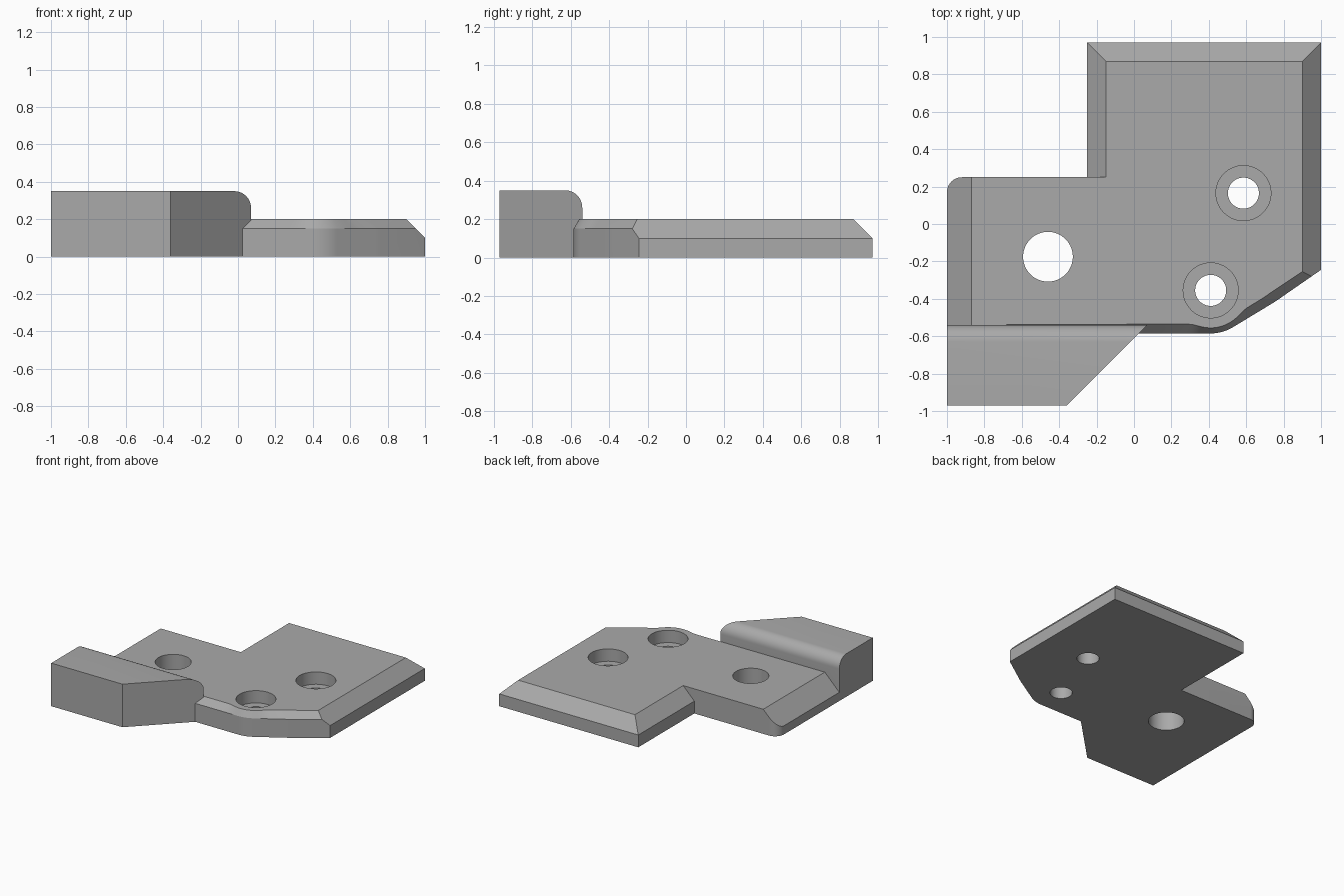
import bpy, bmesh, math
from mathutils import Vector

if "Cube" in bpy.data.objects:
    bpy.data.objects.remove(bpy.data.objects["Cube"])

grey = bpy.data.materials.new("plain grey")
grey.use_nodes = True
colour = (0.4, 0.4, 0.4, 1)
grey.diffuse_color = colour
grey.node_tree.nodes["Principled BSDF"].inputs["Base Color"].default_value = colour


def make(name, bm):
    bmesh.ops.recalc_face_normals(bm, faces=bm.faces)
    mesh = bpy.data.meshes.new(name)
    bm.to_mesh(mesh)
    bm.free()
    mesh.materials.append(grey)
    ob = bpy.data.objects.new(name, mesh)
    bpy.context.collection.objects.link(ob)
    return ob


def loft(layers):
    """Solid through matching closed loops of 3D points."""
    bm = bmesh.new()
    rings = [[bm.verts.new(p) for p in ring] for ring in layers]
    n = len(rings[0])
    for a, b in zip(rings, rings[1:]):
        for i in range(n):
            j = (i + 1) % n
            bm.faces.new((a[i], a[j], b[j], b[i]))
    bm.faces.new(rings[0][::-1])
    bm.faces.new(rings[-1])
    bmesh.ops.recalc_face_normals(bm, faces=bm.faces)
    return bm


def slice_off(bm, point, normal):
    """Cut away everything on the normal side and cap the opening."""
    geom = bm.verts[:] + bm.edges[:] + bm.faces[:]
    cut = bmesh.ops.bisect_plane(bm, geom=geom, plane_co=point, plane_no=normal,
                                 clear_outer=True)["geom_cut"]
    edges = [e for e in cut if isinstance(e, bmesh.types.BMEdge)]
    bmesh.ops.contextual_create(bm, geom=edges)


def combine(target, other, operation):
    mod = target.modifiers.new(operation, "BOOLEAN")
    mod.operation, mod.object, mod.solver = operation, other, "EXACT"
    bpy.context.view_layer.objects.active = target
    bpy.ops.object.modifier_apply(modifier=mod.name)
    bpy.data.objects.remove(other)


def drill(target, centre, radius, bottom):
    ring = [(centre.x + radius * math.cos(t * math.tau / 64),
             centre.y + radius * math.sin(t * math.tau / 64)) for t in range(64)]
    layers = [[(x, y, z) for x, y in ring] for z in (bottom, 0.3)]
    combine(target, make("hole_cutter", loft(layers)), "DIFFERENCE")


# Plate outline: the front edge bulges around the front screw hole
front_hole = Vector((0.41, -0.355))
back_hole = Vector((0.585, 0.165))
slope_angle = -58.8
low, high = [(-1, -0.585)], [(-1, -0.54)]
for i in range(66):
    a = -140 + i * 2
    off = math.cos(math.radians(max(-90 - a, a - slope_angle, 0)))
    ray = Vector((math.cos(math.radians(a)), math.sin(math.radians(a))))
    low.append(tuple(front_hole + ray * 0.23 / off))
    boss = ((0.18 / off) ** 30 + 0.2 ** 30) ** (1 / 30)
    high.append(tuple(front_hole + ray * boss))
rest = [(1, 0.97), (-0.25, 0.97), (-0.25, 0.25)]
for i in range(13):
    t = math.radians(90 + i * 7.5)
    rest.append((-0.92 + 0.08 * math.cos(t), 0.17 + 0.08 * math.sin(t)))
low += [(1, -0.245)] + rest
high += [(1, -0.187)] + rest
bm = loft([[(x, y, z) for x, y in ring]
           for ring, z in ((low, 0), (low, 0.15), (high, 0.2))])

# Long chamfers on the right-hand, rear and far edges
slice_off(bm, (1, 0, 0.1), (1, 0, 1))
slice_off(bm, (0, 0.97, 0.1), (0, 1, 1))
slice_off(bm, (-0.87, 0, 0.2), (-1, 0, 1))
plate = make("bracket_plate", bm)

# Chamfer that stops at the inner corner
wedge = [(-0.35, 0), (-0.05, 0.3), (-0.35, 0.3)]
combine(plate, make("wedge_cutter", loft([[(x, y, z) for x, z in wedge]
                                          for y in (0.25, 1.1)])), "DIFFERENCE")

# Raised block with a rounded back edge and a slanted end
profile = [(-0.97, 0), (-0.54, 0)]
for i in range(13):
    t = math.radians(i * 7.5)
    profile.append((-0.63 + 0.09 * math.cos(t), 0.26 + 0.09 * math.sin(t)))
profile.append((-0.97, 0.35))
bm = loft([[(x, y, z) for y, z in profile] for x in (-1, 0.3)])
slice_off(bm, (0.07, -0.54, 0), (1, -1, 0))
combine(plate, make("raised_block", bm), "UNION")

# Plain hole and two counterbored screw holes
drill(plate, Vector((-0.46, -0.175)), 0.133, -0.1)
for hole in (front_hole, back_hole):
    drill(plate, hole, 0.083, -0.1)
    drill(plate, hole, 0.147, 0.1)

bpy.ops.object.select_all(action="DESELECT")
plate.select_set(True)
bpy.context.view_layer.objects.active = plate
bpy.ops.object.shade_smooth_by_angle(angle=math.radians(25))
